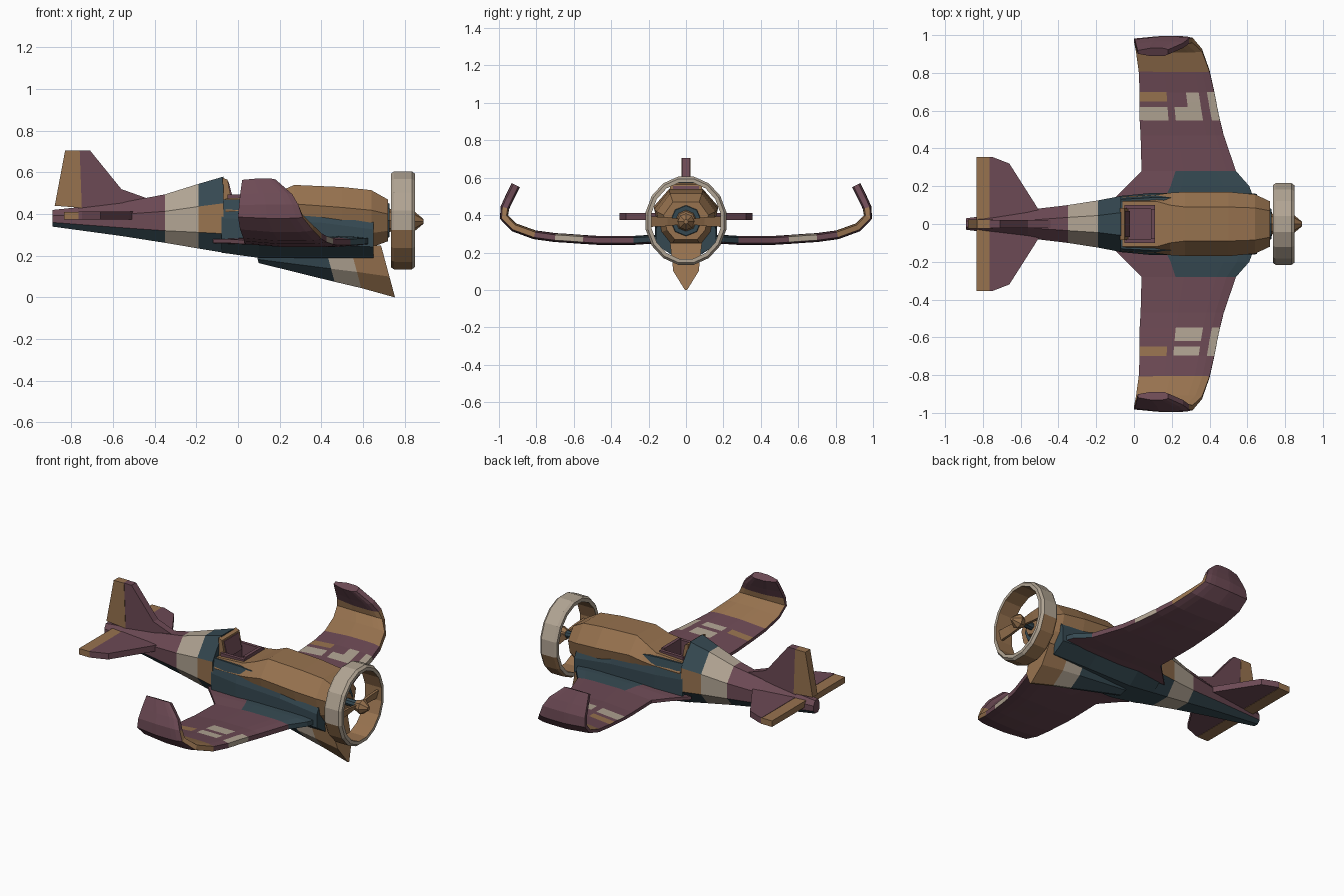
import bpy, bmesh
from math import sin, cos, pi, radians
from mathutils import Matrix, Vector

cube = bpy.data.objects.get("Cube")
if cube:
    bpy.data.objects.remove(cube, do_unlink=True)


def material(name, *srgb):
    color = [(v / 255) ** 2.2 for v in srgb] + [1]
    mat = bpy.data.materials.new(name)
    mat.use_nodes = True
    mat.diffuse_color = color
    bsdf = mat.node_tree.nodes["Principled BSDF"]
    bsdf.inputs["Base Color"].default_value = color
    bsdf.inputs["Roughness"].default_value = 0.8
    return mat


MATS = [material("brown", 150, 114, 80), material("plum", 108, 75, 85),
        material("slate teal", 56, 74, 82), material("beige", 176, 163, 146)]
BROWN, PLUM, TEAL, BEIGE = range(4)


def finish(name, bm):
    bmesh.ops.recalc_face_normals(bm, faces=bm.faces)
    mesh = bpy.data.meshes.new(name)
    bm.to_mesh(mesh)
    bm.free()
    for mat in MATS:
        mesh.materials.append(mat)
    obj = bpy.data.objects.new(name, mesh)
    bpy.context.collection.objects.link(obj)
    return obj


def loft(name, rings, rule, closed=False):
    """Skin a list of rings; rule is a colour or rule(station, segment, centre)."""
    bm = bmesh.new()
    rows = [[bm.verts.new(p) for p in ring] for ring in rings]
    count, n = len(rows), len(rows[0])

    def add(verts, i, j):
        face = bm.faces.new(verts)
        mid = face.calc_center_median()
        face.material_index = rule(i, j, mid) if callable(rule) else rule

    for i in range(count if closed else count - 1):
        a, b = rows[i], rows[(i + 1) % count]
        for j in range(n):
            k = (j + 1) % n
            add((a[j], a[k], b[k], b[j]), i, j)
    if not closed:
        add(rows[0], 0, -1)
        add(rows[-1], count - 2, -1)
    return finish(name, bm)


def slab(name, outline, axis, low, high, rule):
    """Extrude a flat outline along one axis."""
    def at(p, d):
        q = list(p)
        q.insert(axis, d)
        return q
    return loft(name, [[at(p, d) for p in outline] for d in (low, high)], rule)


def box(name, x0, x1, y0, y1, z0, z1, rule):
    return slab(name, [(x0, y0), (x1, y0), (x1, y1), (x0, y1)], 2, z0, z1, rule)


def section(x, bottom, top, wide, crown, lower=1.0):
    h = top - bottom
    half = [(wide * 0.5, bottom), (wide * lower, bottom + h * 0.25),
            (wide, bottom + h * 0.65), (crown, top)]
    return [(x, y, z) for y, z in half] + [(x, -y, z) for y, z in reversed(half)]


def cone(name, x0, x1, r0, r1, z, sides, rule):
    bm = bmesh.new()
    turn = Matrix.Translation(((x0 + x1) / 2, 0, z)) @ Matrix.Rotation(radians(90), 4, 'Y')
    bmesh.ops.create_cone(bm, cap_ends=True, segments=sides, radius1=r0, radius2=r1,
                          depth=x1 - x0, matrix=turn)
    for face in bm.faces:
        face.material_index = rule
    return finish(name, bm)


# Tapered rear fuselage with a beige band
def tail_color(i, j, mid):
    if mid.x > -0.19:
        return BROWN if j in (1, 5) else TEAL
    if mid.x > -0.35:
        return BEIGE
    return TEAL if j in (0, 6, 7) else PLUM


loft("rear_fuselage", [section(*s) for s in (
    (-0.89, 0.34, 0.42, 0.03, 0.015), (-0.56, 0.295, 0.455, 0.075, 0.02),
    (-0.35, 0.262, 0.495, 0.1, 0.035), (-0.19, 0.235, 0.545, 0.125, 0.045),
    (-0.07, 0.215, 0.58, 0.148, 0.06))], tail_color)

# Centre hull and engine cowl
hull = loft("centre_hull", [section(*s) for s in (
    (-0.08, 0.215, 0.47, 0.148, 0.13), (0.1, 0.19, 0.47, 0.165, 0.14),
    (0.4, 0.19, 0.45, 0.165, 0.14), (0.65, 0.19, 0.4, 0.16, 0.12))], TEAL)
cowl = loft("engine_cowl", [section(*s, 0.85) for s in (
    (-0.06, 0.3, 0.475, 0.145, 0.12), (0.12, 0.3, 0.485, 0.155, 0.12),
    (0.19, 0.3, 0.505, 0.165, 0.1), (0.27, 0.28, 0.54, 0.17, 0.09),
    (0.5, 0.25, 0.53, 0.17, 0.09), (0.64, 0.24, 0.515, 0.157, 0.085),
    (0.72, 0.27, 0.47, 0.12, 0.07))], BROWN)

# Open cockpit
cutter = box("cockpit_cutter", -0.03, 0.09, -0.08, 0.08, 0.4, 0.6, PLUM)
cutter.hide_render = True
cutter.hide_set(True)
cutter.display_type = 'WIRE'
for part in (hull, cowl):
    cut = part.modifiers.new("cockpit", 'BOOLEAN')
    cut.operation = 'DIFFERENCE'
    cut.object = cutter
box("cockpit_floor", -0.03, 0.09, -0.08, 0.08, 0.395, 0.41, PLUM)
for side in (-1, 1):
    box("cockpit_side_rim", -0.05, 0.11, side * 0.08, side * 0.1, 0.45, 0.495, PLUM)
box("cockpit_front_rim", 0.09, 0.11, -0.08, 0.08, 0.45, 0.505, PLUM)
slab("headrest", [(-0.07, 0.46), (-0.02, 0.46), (-0.045, 0.555), (-0.07, 0.565)],
     1, -0.07, 0.07, PLUM)
slab("headrest_frame", [(-0.07, 0.46), (-0.03, 0.46), (-0.05, 0.565), (-0.075, 0.575)],
     1, -0.085, 0.085, BROWN)

# Tail surfaces with brown control flaps
slab("tail_fin", [(-0.765, 0.4), (-0.765, 0.705), (-0.71, 0.705), (-0.56, 0.52),
                  (-0.42, 0.47), (-0.42, 0.42)], 1, -0.022, 0.022, PLUM)
slab("rudder", [(-0.88, 0.44), (-0.83, 0.705), (-0.76, 0.705), (-0.75, 0.43)],
     1, -0.024, 0.024, BROWN)
half = [(-0.765, 0.355), (-0.75, 0.355), (-0.66, 0.32), (-0.52, 0.1), (-0.48, 0.03)]
slab("tailplane", half + [(x, -y) for x, y in reversed(half)], 2, 0.375, 0.412, PLUM)
box("elevator", -0.835, -0.76, -0.355, 0.355, 0.373, 0.41, BROWN)

# Wings: y, z, trailing x, leading x along the span, curling up at the tip
SPAN = [(0.12, 0.27, -0.12, 0.64), (0.2, 0.27, -0.04, 0.61), (0.28, 0.265, 0.04, 0.54),
        (0.47, 0.265, 0.035, 0.475), (0.55, 0.27, 0.03, 0.455), (0.62, 0.275, 0.03, 0.44),
        (0.65, 0.277, 0.03, 0.435), (0.7, 0.28, 0.03, 0.425), (0.81, 0.295, 0.025, 0.4),
        (0.92, 0.335, 0.01, 0.36), (0.973, 0.39, 0, 0.31), (0.968, 0.44, 0.005, 0.29),
        (0.945, 0.49, 0.01, 0.26), (0.91, 0.56, 0.02, 0.18)]
CHORD = [(0, 0.4), (0.36, 0.9), (0.45, 1), (0.62, 1), (0.79, 1), (0.9, 0.9), (1, 0.6)]
LAST = len(CHORD) - 1


def wing_ring(i, side):
    y, z, back, front = SPAN[i]
    before, after = SPAN[max(i - 1, 0)], SPAN[min(i + 1, len(SPAN) - 1)]
    along = Vector((after[0] - before[0], after[1] - before[1])).normalized()
    up = Vector((-along.y, along.x)) * 0.024

    def point(f, t):
        return (back + (front - back) * f, side * (y + up.x * t), z + up.y * t)
    return [point(f, t) for f, t in CHORD] + [point(f, -t) for f, t in reversed(CHORD)]


def wing_color(side):
    def rule(i, j, mid):
        y = abs(mid.y)
        if j < 0 or j > LAST:
            return PLUM
        if i < 2:
            return TEAL if j > 0 else PLUM
        if 0.8 < y and mid.z < 0.43:
            return BROWN
        if 0.55 < y < 0.7 and j >= LAST - 1:
            return BEIGE
        inner, outer = y < 0.62, 0.65 < y < 0.7
        if j == 0 and outer:
            return BROWN
        if j == 0 and inner and side > 0:
            return BEIGE
        if j == 3 and 0.55 < y < 0.7 and (side > 0 or inner or outer):
            return BEIGE
        if j == 2 and (inner or (outer and side < 0)) and y > 0.55:
            return BEIGE
        return PLUM

    def limited(i, j, mid):
        if j == 0 and 0.28 < abs(mid.y) < 0.55:
            return PLUM
        return rule(i, j, mid)
    return limited


for side, label in ((1, "left"), (-1, "right")):
    loft(label + "_wing", [wing_ring(i, side) for i in range(len(SPAN))], wing_color(side))

# Keel fin under the nose, raked forward
def keel_ring(x, wide, tip):
    pts = [(wide, 0.25), (wide * 0.8, 0.1 + tip * 0.5), (0.006, tip)]
    pts += [(-y, z) for y, z in reversed(pts)]
    return [(x + (0.2 - z) * 0.27, y, z) for y, z in pts]


loft("keel_fin", [keel_ring(*s) for s in (
    (0.09, 0.05, 0.165), (0.43, 0.075, 0.075), (0.55, 0.08, 0.045), (0.7, 0.085, 0))],
    lambda i, j, mid: BROWN if j < 0 else (TEAL, BEIGE, BROWN)[i])

# Propeller shroud ring
def shroud_ring(angle):
    return [(x, (0.22 - d) * cos(angle), 0.37 + (0.24 - d) * sin(angle))
            for x, d in ((0.735, 0.01), (0.75, 0), (0.835, 0), (0.85, 0.012),
                         (0.85, 0.032), (0.735, 0.032))]


def shroud_color(i, j, mid):
    if j == 4:
        return BROWN
    return BROWN if j in (0, 1) and mid.z < 0.31 else BEIGE


loft("shroud", [shroud_ring(2 * pi * (k + 0.5) / 16) for k in range(16)],
     shroud_color, closed=True)

# Nose, shaft, spinner and blades
cone("nose_plate", 0.715, 0.728, 0.085, 0.08, 0.37, 8, TEAL)
cone("nose_boss", 0.72, 0.745, 0.06, 0.05, 0.37, 8, BROWN)
cone("shaft", 0.72, 0.85, 0.022, 0.022, 0.37, 8, TEAL)
cone("spinner_base", 0.81, 0.85, 0.03, 0.045, 0.365, 8, BROWN)
cone("spinner_tip", 0.85, 0.89, 0.045, 0.012, 0.365, 8, BROWN)
for side in (-1, 1):
    loft("propeller_blade", [[(x, side * y, 0.365 + z) for x, z in (
        (0.8, -h), (0.815, -h), (0.83, h), (0.815, h))]
        for y, h in ((0.02, 0.014), (0.1, 0.024), (0.195, 0.028))], BROWN)
